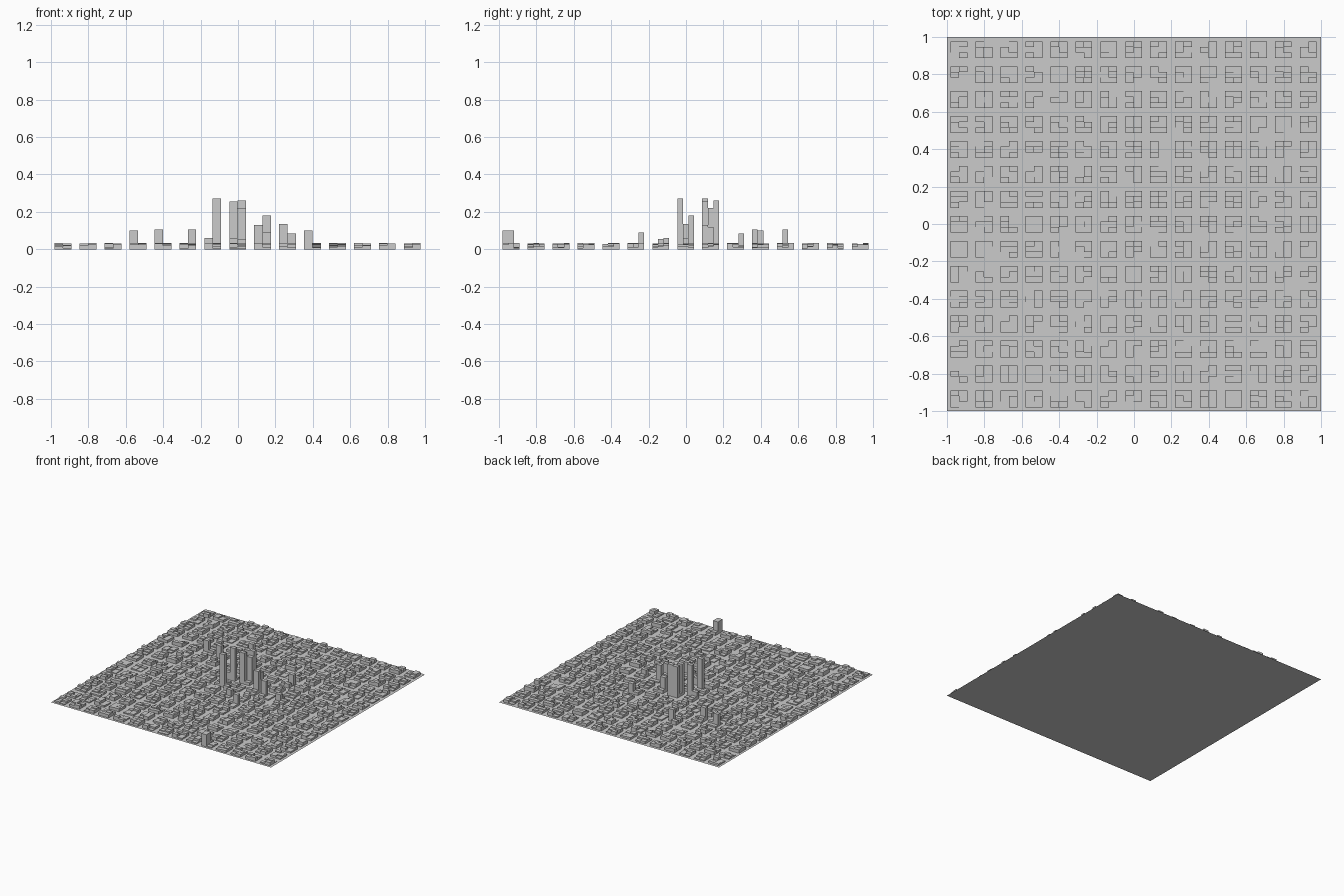
import bpy, bmesh, random
from mathutils import Matrix

if "Cube" in bpy.data.objects:
    bpy.data.objects.remove(bpy.data.objects["Cube"])

random.seed(7)
BLOCKS, PITCH, START = 15, 2 / 15, -0.98
LOT_X, LOT_Y = 0.045, 0.03

# Tall buildings: (block x, block y, lot column, lot row) -> height
towers = {
    (3, 10, 0, 1): 0.10, (4, 10, 0, 0): 0.105, (5, 11, 1, 1): 0.105,
    (6, 7, 1, 0): 0.27, (6, 8, 1, 0): 0.27, (6, 8, 0, 0): 0.06,
    (7, 8, 0, 0): 0.255, (7, 8, 0, 2): 0.255, (7, 8, 1, 2): 0.26,
    (7, 8, 1, 1): 0.22, (8, 8, 0, 0): 0.13, (8, 8, 0, 1): 0.12,
    (8, 7, 1, 2): 0.18, (9, 7, 0, 1): 0.135, (10, 7, 0, 1): 0.06,
    (9, 9, 1, 2): 0.085, (8, 5, 1, 2): 0.09,
    (7, 6, 0, 2): 0.06, (7, 6, 1, 1): 0.055,
    (10, 0, 0, 0): 0.10, (10, 0, 0, 1): 0.10,
}


def add_box(bm, x, y, sx, sy, h):
    m = Matrix.Translation((x, y, h / 2)) @ Matrix.Diagonal((sx, sy, h, 1))
    bmesh.ops.create_cube(bm, size=1, matrix=m)


def finish(bm, name):
    mesh = bpy.data.meshes.new(name)
    bm.to_mesh(mesh)
    bm.free()
    bpy.context.collection.objects.link(bpy.data.objects.new(name, mesh))


# Ground sheet
bm = bmesh.new()
bmesh.ops.create_grid(bm, x_segments=1, y_segments=1, size=1)
finish(bm, "city_ground")

# Every block is a 2 x 3 cluster of adjoining buildings
low, tall = bmesh.new(), bmesh.new()
for i in range(BLOCKS):
    for j in range(BLOCKS):
        for c in range(2):
            for r in range(3):
                x = START + i * PITCH + (c + 0.5) * LOT_X
                y = START + j * PITCH + (r + 0.5) * LOT_Y
                h = towers.get((i, j, c, r))
                if h:
                    add_box(tall, x, y, LOT_X, LOT_Y, h)
                else:
                    add_box(low, x, y, LOT_X, LOT_Y, random.uniform(0.004, 0.033))
finish(low, "low_buildings")
finish(tall, "tower_buildings")
